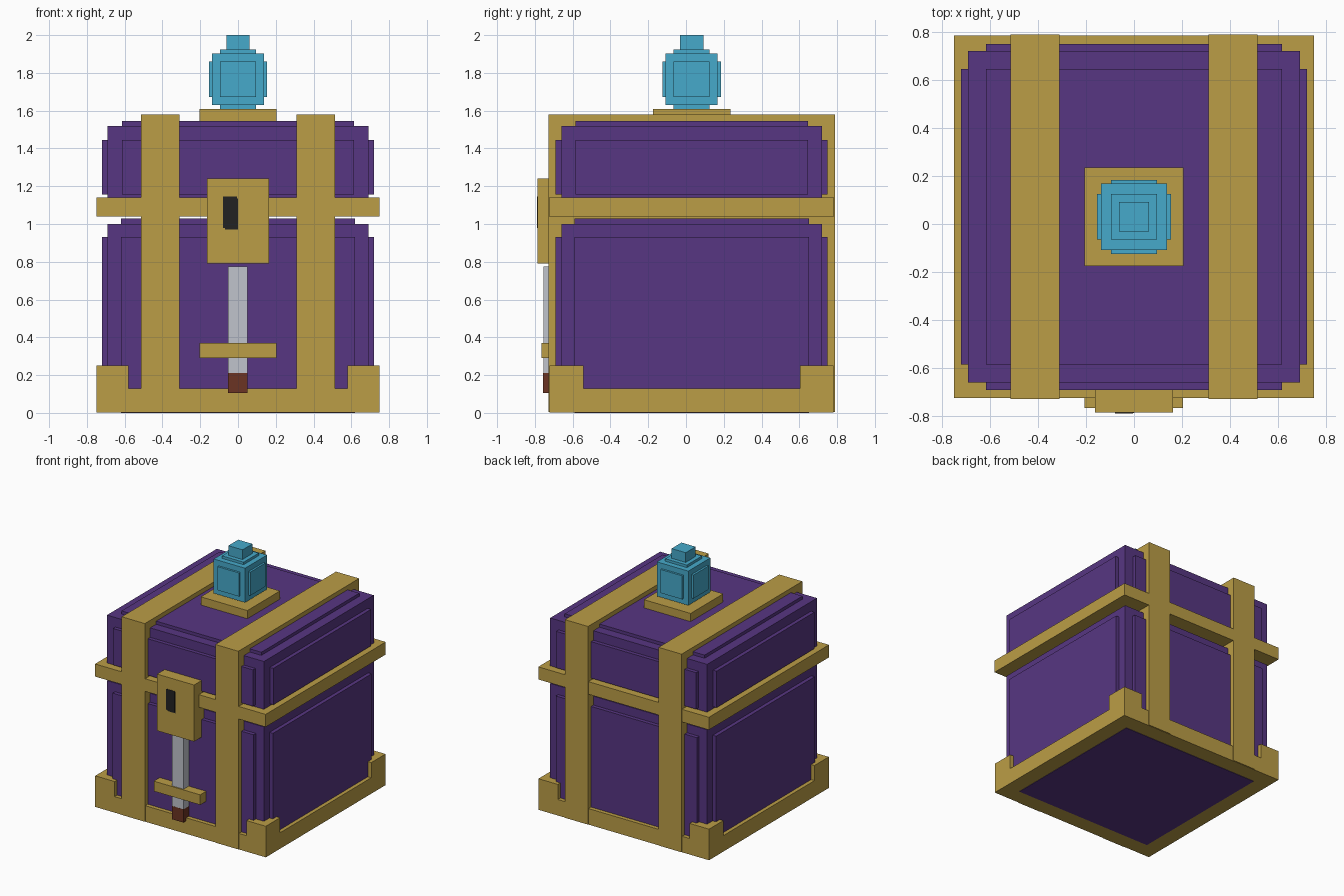
import bpy, bmesh
from mathutils import Matrix, Vector

cube = bpy.data.objects.get("Cube")
if cube:
    bpy.data.objects.remove(cube, do_unlink=True)


def material(name, rgb):
    lin = [(c / 255 / 12.92) if c < 11 else ((c / 255 + 0.055) / 1.055) ** 2.4 for c in rgb]
    m = bpy.data.materials.new(name)
    m.use_nodes = True
    m.diffuse_color = (*lin, 1)
    m.node_tree.nodes["Principled BSDF"].inputs["Base Color"].default_value = (*lin, 1)
    return m


PURPLE = material("purple", (87, 54, 130))
GOLD = material("gold", (187, 157, 70))
BLUE = material("gem blue", (70, 170, 203))
STEEL = material("steel", (192, 196, 204))
BROWN = material("brown", (107, 52, 35))
BLACK = material("black", (34, 34, 34))
CY = 0.03  # centre of the chest in depth


def boxes(name, mat, *ranges):
    """One object from boxes, each (x0, x1, y0, y1, z0, z1)."""
    bm = bmesh.new()
    for x0, x1, y0, y1, z0, z1 in ranges:
        centre = Vector((x0 + x1, y0 + y1, z0 + z1)) / 2
        size = Matrix.Diagonal((x1 - x0, y1 - y0, z1 - z0, 1))
        bmesh.ops.create_cube(bm, size=1, matrix=Matrix.Translation(centre) @ size)
    mesh = bpy.data.meshes.new(name)
    bm.to_mesh(mesh)
    bm.free()
    mesh.materials.append(mat)
    obj = bpy.data.objects.new(name, mesh)
    bpy.context.collection.objects.link(obj)
    return obj


def panelled(name, mat, half, z0, z1, inset, raise_xy, raise_z):
    """Box of half width `half` with a raised panel on every side."""
    h, i, r = half, half - inset, half + raise_xy
    p0, p1 = z0 + inset, z1 - inset
    return boxes(name, mat,
                 (-h, h, CY - h, CY + h, z0, z1),
                 (-r, r, CY - i, CY + i, p0, p1),
                 (-i, i, CY - r, CY + r, p0, p1),
                 (-i, i, CY - i, CY + i, z0 - raise_z, z1 + raise_z))


# Chest body and lid
panelled("chest_body", PURPLE, 0.69, 0.03, 1.0, 0.07, 0.03, 0.03)
panelled("chest_lid", PURPLE, 0.69, 1.08, 1.52, 0.075, 0.03, 0.025)

# Gold base, corner blocks and middle band
boxes("base_frame", GOLD, (-0.75, 0.75, CY - 0.752, CY + 0.752, 0.003, 0.13))
for sx, side in ((-1, "right"), (1, "left")):
    for sy, end in ((-1, "front"), (1, "back")):
        x, y = sorted((sx * 0.58, sx * 0.75)), sorted((CY + sy * 0.573, CY + sy * 0.752))
        boxes(f"corner_{end}_{side}", GOLD, (*x, *y, 0.004, 0.25))
    # Strap wrapping the chest from front to back
    x = sorted((sx * 0.31, sx * 0.513))
    boxes(f"strap_{side}", GOLD, (*x, CY - 0.758, CY + 0.758, 0.005, 1.58))
boxes("middle_band", GOLD, (-0.75, 0.75, CY - 0.754, CY + 0.754, 1.04, 1.14))

# Lock with keyhole
boxes("lock_plate", GOLD, (-0.163, 0.163, -0.785, -0.6, 0.79, 1.24))
boxes("keyhole", BLACK,
      (-0.08, -0.005, -0.788, -0.78, 0.98, 1.145),
      (-0.07, 0.0, -0.787, -0.78, 0.972, 1.135))

# Sword hanging below the lock
boxes("sword_blade", STEEL, (-0.052, 0.05, -0.755, -0.65, 0.21, 0.775))
boxes("sword_guard", GOLD, (-0.205, 0.203, -0.765, -0.65, 0.29, 0.37))
boxes("sword_grip", BROWN, (-0.052, 0.05, -0.756, -0.65, 0.105, 0.21))

# Gem knob on the lid
boxes("knob_base", GOLD, (-0.205, 0.205, CY - 0.205, CY + 0.205, 1.53, 1.61))
panelled("gem", BLUE, 0.138, 1.63, 1.903, 0.043, 0.016, 0.02)
boxes("gem_tip", BLUE, (-0.062, 0.062, CY - 0.062, CY + 0.062, 1.9, 2.0))
